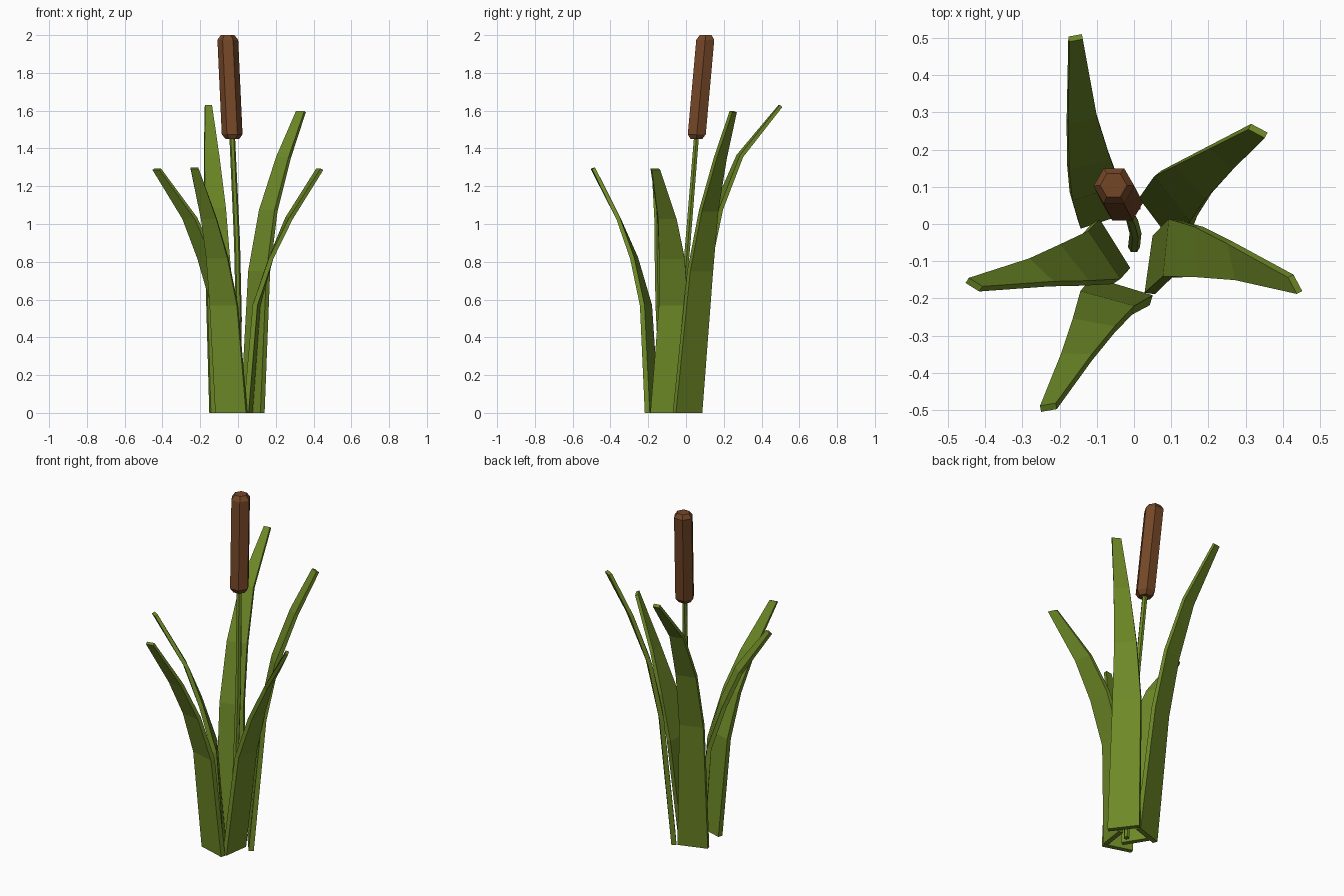
import bpy, bmesh, math
from mathutils import Vector

if "Cube" in bpy.data.objects:
    bpy.data.objects.remove(bpy.data.objects["Cube"])


def material(name, rgb):
    m = bpy.data.materials.new(name)
    m.diffuse_color = (*rgb, 1)
    m.use_nodes = True
    m.node_tree.nodes["Principled BSDF"].inputs["Base Color"].default_value = m.diffuse_color
    return m


GREEN = material("leaf green", (0.155, 0.25, 0.02))
BROWN = material("seed head brown", (0.175, 0.062, 0.02))


def loft(name, rings, mat):
    """Skin a list of equal-sized point rings and cap both ends."""
    bm = bmesh.new()
    loops = [[bm.verts.new(p) for p in ring] for ring in rings]
    n = len(loops[0])
    for a, b in zip(loops, loops[1:]):
        for i in range(n):
            j = (i + 1) % n
            bm.faces.new((a[i], a[j], b[j], b[i]))
    bm.faces.new(loops[0][::-1])
    bm.faces.new(loops[-1])
    bmesh.ops.recalc_face_normals(bm, faces=bm.faces)
    mesh = bpy.data.meshes.new(name)
    bm.to_mesh(mesh)
    bm.free()
    mesh.materials.append(mat)
    bpy.context.collection.objects.link(bpy.data.objects.new(name, mesh))


def leaf(name, path, ang0, ang1):
    """Tapered strap: path of (x, y, z, width), outward angle from base to tip."""
    pts = [Vector(p[:3]) for p in path]
    rings = []
    for i, p in enumerate(pts):
        t = i / (len(pts) - 1)
        a = math.radians(ang0 + (ang1 - ang0) * t * t)
        side = Vector((-math.sin(a), math.cos(a), 0)) * path[i][3] / 2
        along = pts[min(i + 1, len(pts) - 1)] - pts[max(i - 1, 0)]
        if i == 0:
            along = Vector((0, 0, 1))
        out = side.cross(along).normalized() * (0.014 - 0.005 * t)
        rings.append([p - side - out, p + side - out, p + side + out, p - side + out])
    loft(name, rings, mat=GREEN)


def rod(name, path, sides, start, mat):
    """Many-sided rod along a path of (x, y, z, radius)."""
    rings = []
    for x, y, z, r in path:
        angles = [math.radians(start) + math.tau * k / sides for k in range(sides)]
        rings.append([(x + r * math.cos(a), y + r * math.sin(a), z) for a in angles])
    loft(name, rings, mat)


# Five bending leaves
leaf("back_leaf", [(-0.067, 0.027, 0, 0.17), (-0.105, 0.095, 0.75, 0.135),
                   (-0.122, 0.17, 1.08, 0.115), (-0.14, 0.285, 1.36, 0.08),
                   (-0.157, 0.5, 1.625, 0.037)], 108, 100)
leaf("back_right_leaf", [(0.077, 0.008, 0, 0.175), (0.112, 0.075, 0.75, 0.155),
                         (0.16, 0.12, 1.07, 0.12), (0.24, 0.182, 1.35, 0.085),
                         (0.333, 0.25, 1.595, 0.05)], 37, 62)
leaf("front_right_leaf", [(0.053, -0.11, 0, 0.155), (0.098, -0.065, 0.57, 0.155),
                          (0.175, -0.075, 0.82, 0.135), (0.27, -0.1, 1.03, 0.1),
                          (0.433, -0.162, 1.29, 0.05)], -8, 28)
leaf("left_leaf", [(-0.063, -0.06, 0, 0.155), (-0.09, -0.09, 0.57, 0.155),
                   (-0.168, -0.11, 0.82, 0.125), (-0.255, -0.13, 1.03, 0.09),
                   (-0.43, -0.163, 1.29, 0.043)], 212, 238)
leaf("front_leaf", [(-0.035, -0.18, 0, 0.17), (-0.075, -0.212, 0.57, 0.15),
                    (-0.11, -0.275, 0.82, 0.115), (-0.155, -0.358, 1.03, 0.082),
                    (-0.23, -0.493, 1.295, 0.043)], 253, 280)

# Leaning stem
rod("stem", [(0, -0.062, 0, 0.016), (0.004, -0.025, 0.5, 0.016),
             (-0.005, 0.01, 0.9, 0.016), (-0.031, 0.056, 1.47, 0.015)], 6, 0, GREEN)

# Six-sided seed head with chamfered ends
rod("seed_head", [(-0.03, 0.055, 1.45, 0.036), (-0.031, 0.057, 1.475, 0.055),
                  (-0.054, 0.102, 1.975, 0.055), (-0.055, 0.104, 2.0, 0.036)], 6, 0, BROWN)
